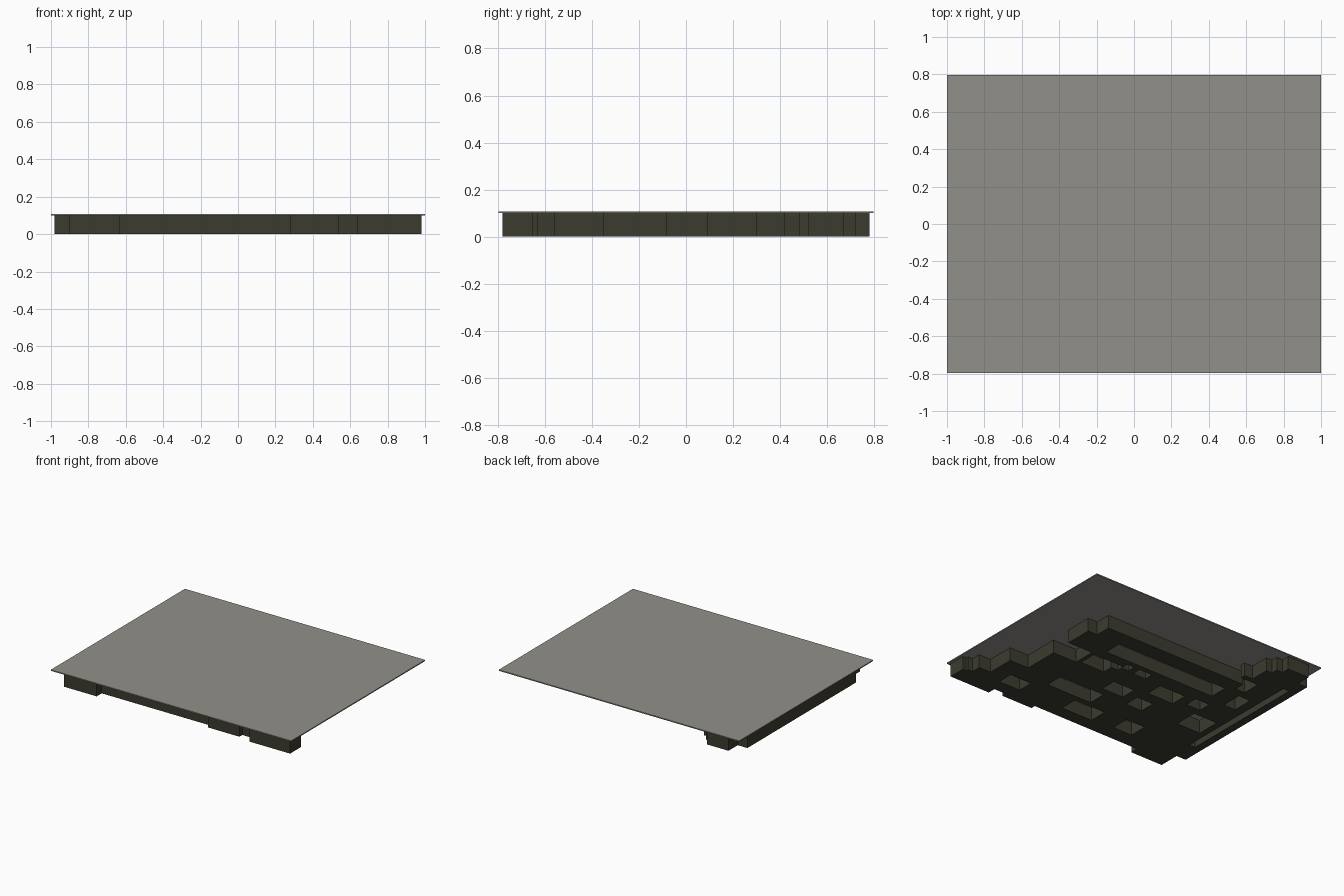
import bpy, bmesh

if "Cube" in bpy.data.objects:
    bpy.data.objects.remove(bpy.data.objects["Cube"])

def material(name, col):
    m = bpy.data.materials.new(name)
    m.diffuse_color = (*col, 1)
    m.use_nodes = True
    m.node_tree.nodes["Principled BSDF"].inputs["Base Color"].default_value = m.diffuse_color
    return m

stone = material("warm_grey", (0.29, 0.28, 0.255))
dark = material("dark_olive", (0.045, 0.044, 0.030))

def add_object(name, bm, mat):
    me = bpy.data.meshes.new(name)
    bmesh.ops.recalc_face_normals(bm, faces=bm.faces[:])
    bm.to_mesh(me)
    bm.free()
    me.materials.append(mat)
    ob = bpy.data.objects.new(name, me)
    bpy.context.collection.objects.link(ob)

# Thin flat roof plate
bm = bmesh.new()
bmesh.ops.create_cube(bm, size=1)
for v in bm.verts:
    v.co.x *= 2.0
    v.co.y *= 1.594
    v.co.z = 0.10 if v.co.z < 0 else 0.108
add_object("roof_plate", bm, stone)

# Building footprint: union of rectangles (x0, y0, x1, y1)
footprint = [
    (-0.98, -0.62, -0.62, 0.67),    # left wing
    (-0.90, -0.78, -0.63, -0.60),   # front left bay
    (-0.90, 0.60, -0.72, 0.78),     # back left bay
    (-0.75, 0.55, -0.67, 0.72),
    (-0.72, 0.48, -0.55, 0.52),
    (-0.68, 0.52, -0.62, 0.62),
    (-0.64, -0.72, 0.64, -0.08),    # front range
    (-0.62, -0.10, 0.45, 0.42),     # back range
    (0.40, 0.09, 0.58, 0.42),
    (0.55, 0.09, 0.66, 0.30),       # right bay
    (0.60, -0.70, 0.65, -0.08),
    (0.28, -0.755, 0.54, -0.70),    # front porch
    (0.60, -0.70, 0.81, -0.35),     # right wing
    (0.75, -0.70, 0.91, -0.56),
    (0.64, -0.78, 0.98, -0.65),     # front right bay
    (0.88, -0.66, 0.95, -0.63),
]
# Open rooms between the walls
rooms = [
    (-0.56, 0.16, 0.38, 0.30),      # long back gallery
    (0.22, -0.06, 0.42, 0.08),      # right court
    (0.16, 0.02, 0.22, 0.08),
    (0.10, 0.06, 0.16, 0.12),
    (-0.06, 0.05, 0.05, 0.12),
    (-0.42, -0.09, -0.20, 0.04),
    (-0.62, -0.04, -0.50, 0.06),
    (-0.82, -0.28, -0.62, -0.10),
    (-0.10, -0.24, 0.08, -0.12),
    (-0.32, -0.30, -0.18, -0.18),
    (0.02, -0.44, 0.40, -0.30),
    (-0.14, -0.62, 0.12, -0.48),
    (-0.48, -0.60, -0.32, -0.46),
    (0.50, -0.62, 0.68, -0.50),
    (-0.92, -0.45, -0.87, 0.55),    # left corridor
    (-0.80, 0.12, -0.70, 0.28),
    (-0.70, 0.34, -0.62, 0.48),     # back notch
]

xs = sorted({r[i] for r in footprint + rooms for i in (0, 2)})
ys = sorted({r[i] for r in footprint + rooms for i in (1, 3)})

def hit(rects, x, y):
    return any(a < x < c and b < y < d for a, b, c, d in rects)

def solid(i, j):
    if not (0 <= i < len(xs) - 1 and 0 <= j < len(ys) - 1):
        return False
    x, y = (xs[i] + xs[i + 1]) / 2, (ys[j] + ys[j + 1]) / 2
    return hit(footprint, x, y) and not hit(rooms, x, y)

# Walls: floor cells plus a side wherever a cell borders open space
bm = bmesh.new()
H = 0.10
for i in range(len(xs) - 1):
    for j in range(len(ys) - 1):
        if not solid(i, j):
            continue
        c = [(xs[i], ys[j]), (xs[i + 1], ys[j]), (xs[i + 1], ys[j + 1]), (xs[i], ys[j + 1])]
        bm.faces.new([bm.verts.new((x, y, 0)) for x, y in reversed(c)])
        bm.faces.new([bm.verts.new((x, y, H)) for x, y in c])
        for k, (di, dj) in enumerate([(0, -1), (1, 0), (0, 1), (-1, 0)]):
            if not solid(i + di, j + dj):
                p, q = c[k], c[(k + 1) % 4]
                bm.faces.new([bm.verts.new(t) for t in
                              ((*p, 0), (*q, 0), (*q, H), (*p, H))])
bmesh.ops.remove_doubles(bm, verts=bm.verts[:], dist=1e-5)
bmesh.ops.dissolve_limit(bm, angle_limit=0.01, verts=bm.verts[:], edges=bm.edges[:])
add_object("floor_plan_walls", bm, dark)
